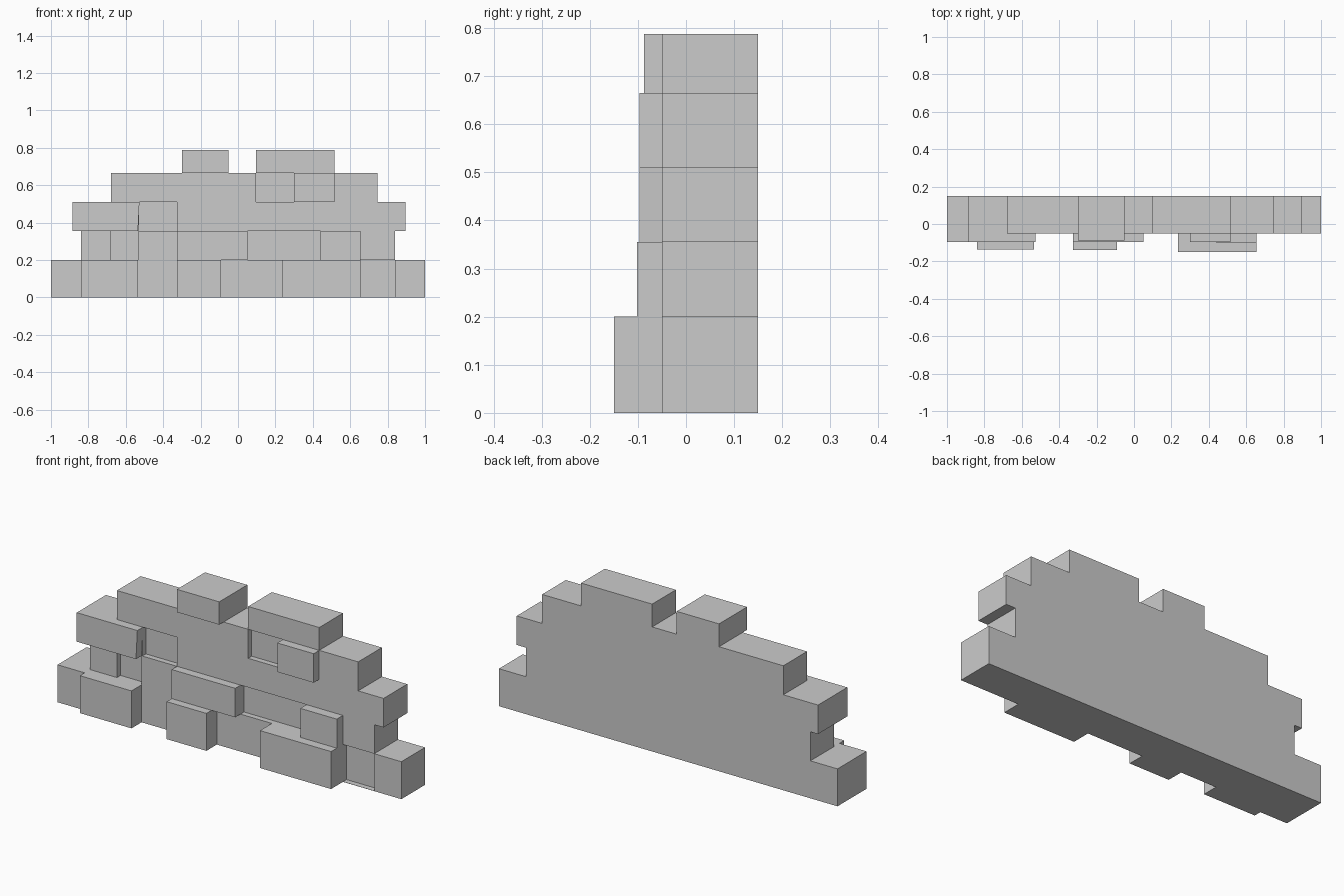
import bpy, bmesh

if "Cube" in bpy.data.objects:
    bpy.data.objects.remove(bpy.data.objects["Cube"])

FACE, BACK = -0.05, 0.15          # front and back planes of the wall
Z = [0, 0.2, 0.355, 0.51, 0.665, 0.787]   # course heights


def new_object(name, bm):
    bmesh.ops.recalc_face_normals(bm, faces=bm.faces[:])
    mesh = bpy.data.meshes.new(name)
    bm.to_mesh(mesh)
    bm.free()
    obj = bpy.data.objects.new(name, mesh)
    bpy.context.collection.objects.link(obj)
    return obj


def add_box(bm, x0, x1, y0, y1, z0, z1, x1_top=None):
    """Box whose right side may lean to x1_top."""
    xt = x1 if x1_top is None else x1_top
    rings = [[bm.verts.new(p) for p in ((x0, y, z0), (x1, y, z0), (xt, y, z1), (x0, y, z1))]
             for y in (y0, y1)]
    bm.faces.new(rings[0])
    bm.faces.new(rings[1][::-1])
    for i in range(4):
        j = (i + 1) % 4
        bm.faces.new((rings[0][i], rings[1][i], rings[1][j], rings[0][j]))


# Stepped wall body: outline of the stacked courses, extruded backwards
outline = [(-1, Z[0]), (1, Z[0]), (1, Z[1]), (0.84, Z[1]), (0.84, Z[2]), (0.895, Z[2]),
           (0.895, Z[3]), (0.745, Z[3]), (0.745, Z[4]), (0.515, Z[4]), (0.515, Z[5]),
           (0.095, Z[5]), (0.095, Z[4]), (-0.05, Z[4]), (-0.05, Z[5]), (-0.30, Z[5]),
           (-0.30, Z[4]), (-0.68, Z[4]), (-0.68, Z[3]), (-0.885, Z[3]), (-0.885, Z[2]),
           (-0.84, Z[2]), (-0.84, Z[1]), (-1, Z[1])]
bm = bmesh.new()
front = bm.faces.new([bm.verts.new((x, FACE, z)) for x, z in outline])
res = bmesh.ops.extrude_face_region(bm, geom=[front], use_keep_orig=True)
moved = [v for v in res["geom"] if isinstance(v, bmesh.types.BMVert)]
bmesh.ops.translate(bm, verts=moved, vec=(0, BACK - FACE, 0))
wall = new_object("wall_body", bm)

# Sunken stones: shallow pockets cut into the front (x0, x1, z0, z1)
bm = bmesh.new()
for x0, x1, z0, z1 in ((0.655, 0.84, 0.001, Z[1]), (-0.68, -0.535, Z[1], Z[2]),
                       (0.05, 0.44, Z[1], Z[2]), (-0.53, -0.325, Z[2], Z[3]),
                       (0.095, 0.30, Z[3], Z[4])):
    add_box(bm, x0, x1, FACE - 0.05, -0.02, z0, z1)
cutter = new_object("pocket_cutter", bm)
cutter.hide_render = True
mod = wall.modifiers.new("pockets", 'BOOLEAN')
mod.operation = 'DIFFERENCE'
mod.solver = 'EXACT'
mod.object = cutter
bpy.context.view_layer.objects.active = wall
bpy.ops.object.modifier_apply(modifier=mod.name)
bpy.data.objects.remove(cutter)

# Raised stones: (course, x0, x1, front y, right edge at top)
stones = [(0, -1, -0.84, -0.095, None), (0, -0.84, -0.535, -0.135, None),
          (0, -0.325, -0.09, -0.138, None), (0, 0.235, 0.655, -0.15, None),
          (1, -0.325, 0.05, -0.095, None), (1, 0.44, 0.655, -0.102, None),
          (2, -0.885, -0.535, -0.097, -0.527), (3, 0.30, 0.515, -0.097, None),
          (4, -0.30, -0.05, -0.087, None)]
for n, (row, x0, x1, y, lean) in enumerate(stones, 1):
    bm = bmesh.new()
    add_box(bm, x0, x1, y, FACE, Z[row], Z[row + 1], lean)
    new_object(f"raised_stone_{n}", bm)
